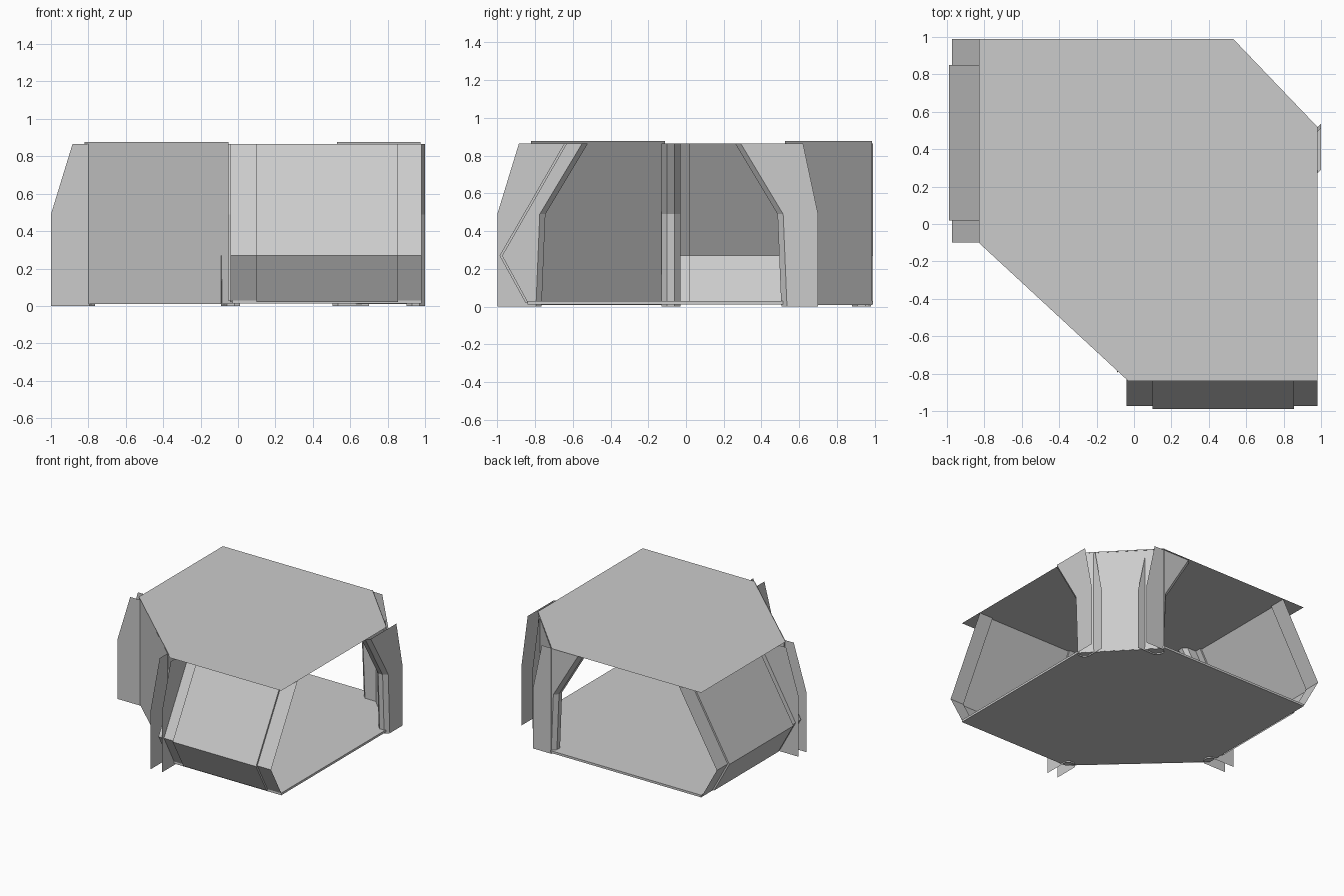
import bpy, bmesh

if "Cube" in bpy.data.objects:
    bpy.data.objects.remove(bpy.data.objects["Cube"])

ZT = 0.865                      # ceiling height
HEX = [(-.83, .99), (.53, .99), (.98, .52), (.98, -.84), (-.03, -.84), (-.83, -.10)]


def finish(name, bm):
    bmesh.ops.recalc_face_normals(bm, faces=bm.faces)
    mesh = bpy.data.meshes.new(name)
    bm.to_mesh(mesh)
    bm.free()
    obj = bpy.data.objects.new(name, mesh)
    bpy.context.collection.objects.link(obj)
    return obj


def sheet(name, columns):
    """Skin a row of equal-length point columns with quads."""
    bm = bmesh.new()
    cols = [[bm.verts.new(p) for p in c] for c in columns]
    for a, b in zip(cols, cols[1:]):
        for i in range(len(a) - 1):
            bm.faces.new((a[i], b[i], b[i + 1], a[i + 1]))
    return finish(name, bm)


def place(along_x, t, u, z):
    """t runs along the corridor, u across it."""
    return (t, u, z) if along_x else (u, t, z)


def wall(name, along_x, a0, a1, a2, a3):
    """Angled corridor wall with a raised centre panel."""
    low = [(-.63, ZT), (-.972, .27), (-.835, .02)]
    high = [(-.645, ZT), (-.988, .27), (-.85, .02)]
    stations = [(a0, low), (a1, low), (a1, high), (a2, high), (a2, low), (a3, low)]
    sheet(name, [[place(along_x, t, u, z) for u, z in prof] for t, prof in stations])


def rib(name, along_x, t0, side):
    """Bent channel post: two flat flanges joined by a bevelled inner strip."""
    heights = (ZT, .49, 0)
    outer = (-.885, -1.0, -1.0) if side < 0 else (.62, .70, .70)
    edge = [-.13 + side * d for d in (.42, .645, .665)]
    inner = [-.13 + side * d for d in (.39, .615, .635)]
    stations = [(0, outer), (0, edge), (.03, inner), (.07, inner), (.10, edge), (.10, outer)]
    sheet(name, [[place(along_x, t0 + t, u, z) for u, z in zip(us, heights)]
                 for t, us in stations])


# ceiling sheet
bm = bmesh.new()
bm.faces.new([bm.verts.new((x, y, ZT + .003)) for x, y in HEX])
finish("ceiling", bm)

# floor slab with an inset lower panel
bm = bmesh.new()
bottom = bm.faces.new([bm.verts.new((x, y, .012)) for x, y in HEX])
ext = bmesh.ops.extrude_face_region(bm, geom=[bottom], use_keep_orig=True)
bmesh.ops.translate(bm, vec=(0, 0, .018), verts=[v for v in ext["geom"] if isinstance(v, bmesh.types.BMVert)])
bmesh.ops.inset_region(bm, faces=[bottom], thickness=.09)
finish("floor", bm)

# angled walls on the two closed sides
wall("front_wall", True, -.04, .10, .855, .98)
wall("left_wall", False, -.10, .02, .85, .99)

# ribs on both sides of each diagonal corner
rib("front_rib", True, -.09, -1)
rib("left_rib", False, -.13, -1)
rib("right_rib", True, .90, 1)
rib("back_rib", False, .88, 1)

# flat vertical panels across the diagonal corners
for name, p, q in (("inner_corner_panel", (-.82, -.11), (-.05, -.82)),
                   ("outer_corner_panel", (.53, .985), (.975, .525))):
    sheet(name, [[(*c, ZT + .012), (*c, .01)] for c in (p, q)])
